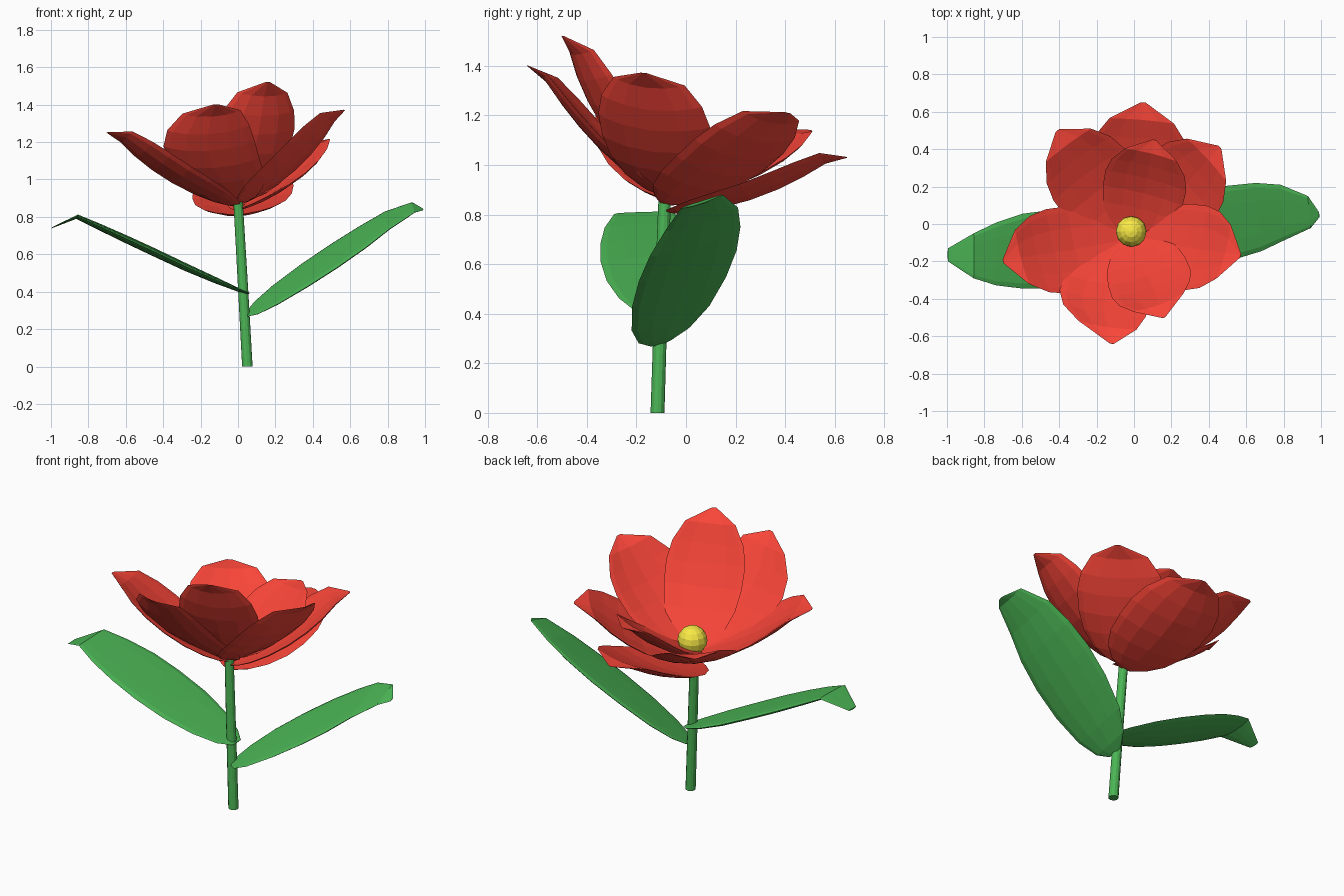
import bpy, bmesh, math
from mathutils import Vector

if "Cube" in bpy.data.objects:
    bpy.data.objects.remove(bpy.data.objects["Cube"])


def material(name, rgb):
    m = bpy.data.materials.new(name)
    m.diffuse_color = (*rgb, 1)
    m.use_nodes = True
    m.node_tree.nodes["Principled BSDF"].inputs["Base Color"].default_value = m.diffuse_color
    return m


RED = material("petal_red", (0.95, 0.06, 0.04))
GREEN = material("leaf_green", (0.07, 0.46, 0.09))
YELLOW = material("centre_yellow", (0.95, 0.82, 0.06))


def finish(bm, name, mat):
    bmesh.ops.recalc_face_normals(bm, faces=bm.faces)
    me = bpy.data.meshes.new(name)
    bm.to_mesh(me)
    bm.free()
    me.materials.append(mat)
    ob = bpy.data.objects.new(name, me)
    bpy.context.collection.objects.link(ob)
    return ob


def loft(name, rings, mat):
    """Skin a list of closed rings and cap both ends."""
    bm = bmesh.new()
    vs = [[bm.verts.new(p) for p in r] for r in rings]
    n = len(vs[0])
    for a, b in zip(vs, vs[1:]):
        for i in range(n):
            j = (i + 1) % n
            bm.faces.new((a[i], a[j], b[j], b[i]))
    bm.faces.new(vs[0])
    bm.faces.new(vs[-1])
    return finish(bm, name, mat)


def blade(name, spine, widths, side, normal, thick, cup, mat, sides=12):
    """Thin lens-shaped blade along a spine, edges curled by cup."""
    rings = []
    wmax = max(widths)
    for p, w in zip(spine, widths):
        ring = []
        for i in range(sides):
            a = 2 * math.pi * i / sides
            u, f = math.cos(a), w / wmax
            lift = math.sin(a) * thick * f + cup * u * u * f
            ring.append(p + side * (w * u) + normal * lift)
        rings.append(ring)
    return loft(name, rings, mat)


# Stem
stem = []
for c, r in (((0.05, -0.115, 0), 0.028), ((0.027, -0.102, 0.42), 0.027),
             ((0.0, -0.085, 0.89), 0.025)):
    stem.append([Vector(c) + Vector((r * math.cos(k * math.pi / 6),
                 r * math.sin(k * math.pi / 6), 0)) for k in range(12)])
loft("stem", stem, GREEN)

# Yellow centre
bm = bmesh.new()
bmesh.ops.create_uvsphere(bm, u_segments=12, v_segments=8, radius=0.082)
bmesh.ops.translate(bm, verts=bm.verts, vec=(-0.015, -0.04, 0.945))
finish(bm, "flower_centre", YELLOW)

# Petals: tip position, base height, width factor, sideways bow
AXIS = Vector((-0.04, 0.13, 0.98)).normalized()
PETALS = [((0.16, -0.50, 1.52), 0.88, 0.95, 0), ((-0.12, -0.64, 1.40), 0.87, 1.05, -0.085),
          ((-0.70, -0.20, 1.25), 0.86, 1, 0), ((-0.41, 0.50, 1.14), 0.86, 1, 0),
          ((0.05, 0.65, 1.03), 0.81, 1.15, 0), ((0.11, 0.45, 1.17), 0.88, 0.95, 0),
          ((0.57, -0.17, 1.37), 0.87, 1, 0), ((0.46, 0.41, 1.21), 0.84, 1.04, 0)]
# rows: fraction of length, half width, bend off the chord
ROWS = [(0, 0.04, 0), (0.05, 0.10, -0.012), (0.14, 0.165, -0.022),
        (0.28, 0.212, -0.032), (0.44, 0.232, -0.035), (0.60, 0.235, -0.026),
        (0.74, 0.212, -0.010), (0.88, 0.15, 0.012), (1.0, 0.012, 0)]
for i, (tip, bz, wide, bow) in enumerate(PETALS):
    base, tip = Vector((0, -0.075, bz)), Vector(tip)
    d = (tip - base).normalized()
    side = AXIS.cross(d).normalized()
    nrm = d.cross(side)
    spine = [base.lerp(tip, t) + nrm * s + side * bow * math.sin(math.pi * t ** 1.3)
             for t, w, s in ROWS]
    blade(f"petal_{i + 1}", spine, [w * wide for t, w, s in ROWS],
          side, nrm, 0.016, 0.04, RED)

# Leaves: spine points with half width, tip folded over
LEAVES = {
    "leaf_right": ([(0.05, -0.10, 0.28, 0.045), (0.10, -0.085, 0.31, 0.11),
                    (0.20, -0.06, 0.375, 0.165), (0.36, -0.025, 0.48, 0.20),
                    (0.52, 0.01, 0.585, 0.208), (0.67, 0.04, 0.685, 0.192),
                    (0.80, 0.065, 0.775, 0.155), (0.94, 0.065, 0.848, 0.09),
                    (0.99, 0.05, 0.84, 0.015)], (-0.08, 0.94, 0.30)),
    "leaf_left": ([(0.06, -0.10, 0.39, 0.04), (0.0, -0.105, 0.41, 0.10),
                   (-0.12, -0.11, 0.46, 0.16), (-0.28, -0.12, 0.53, 0.20),
                   (-0.45, -0.135, 0.61, 0.21), (-0.60, -0.145, 0.68, 0.20),
                   (-0.74, -0.16, 0.745, 0.168), (-0.86, -0.17, 0.80, 0.12),
                   (-0.995, -0.165, 0.742, 0.035)], (0, 1, 0.03)),
}
for name, (pts, side) in LEAVES.items():
    spine = [Vector(p[:3]) for p in pts]
    side = Vector(side).normalized()
    nrm = (spine[6] - spine[0]).cross(side).normalized()
    if nrm.z < 0:
        nrm = -nrm
    blade(name, spine, [p[3] for p in pts], side, nrm, 0.02, 0.01, GREEN)
